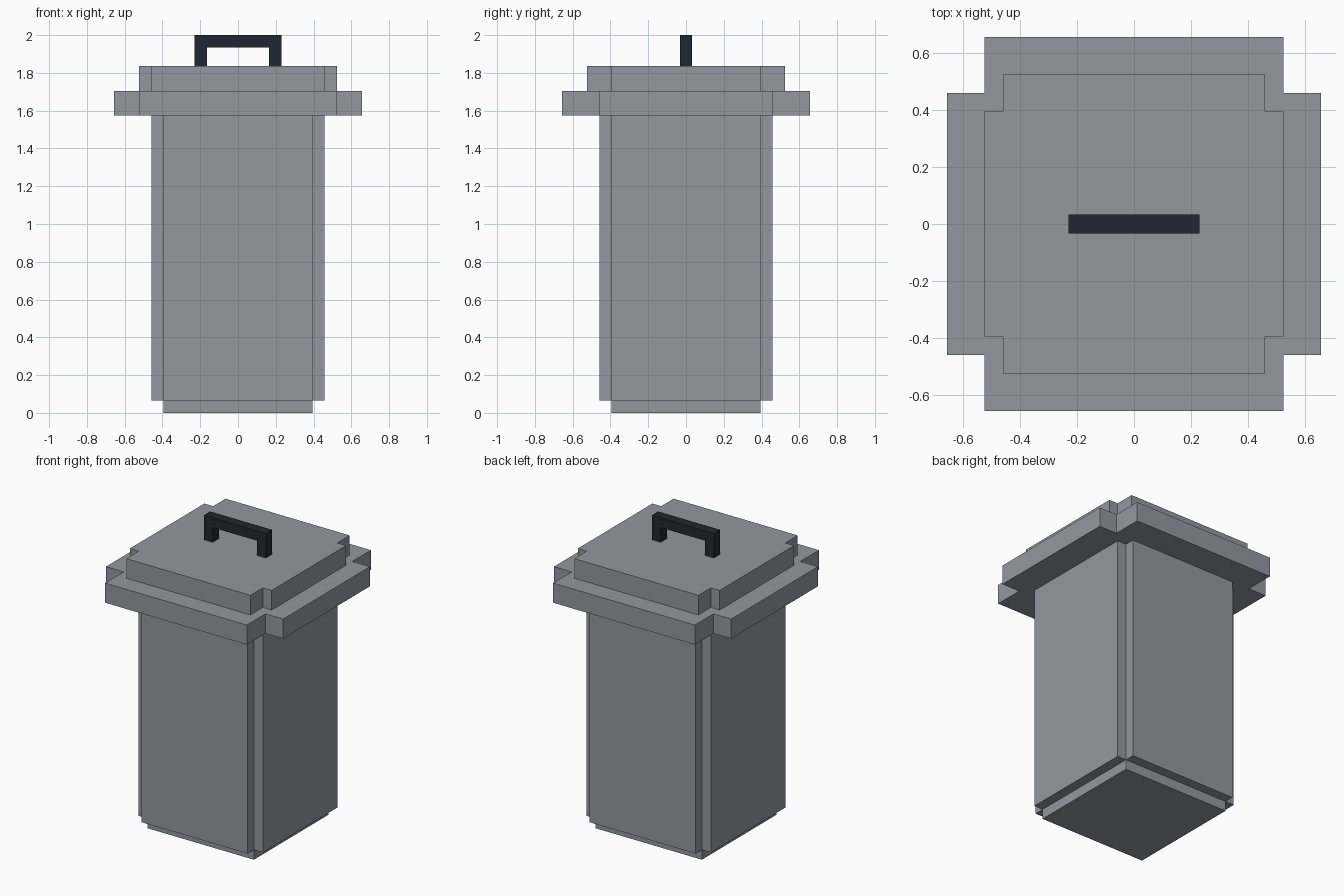
import bpy
import bmesh
from mathutils import Vector

if "Cube" in bpy.data.objects:
    bpy.data.objects.remove(bpy.data.objects["Cube"])

U = 2 / 30.5  # grid unit of the blocky design


def material(name, srgb):
    lin = [((c / 255 + 0.055) / 1.055) ** 2.4 for c in srgb]
    m = bpy.data.materials.new(name)
    m.diffuse_color = (*lin, 1)
    m.use_nodes = True
    m.node_tree.nodes["Principled BSDF"].inputs["Base Color"].default_value = m.diffuse_color
    return m


grey = material("bin grey", (147, 152, 160))
dark = material("handle dark", (32, 39, 50))


def prism(name, points, push, mat):
    """Extrude a closed outline along the vector push (in grid units)."""
    bm = bmesh.new()
    face = bm.faces.new([bm.verts.new(Vector(p) * U) for p in points])
    ext = bmesh.ops.extrude_face_region(bm, geom=[face], use_keep_orig=True)
    verts = [v for v in ext["geom"] if isinstance(v, bmesh.types.BMVert)]
    bmesh.ops.translate(bm, verts=verts, vec=Vector(push) * U)
    bmesh.ops.recalc_face_normals(bm, faces=bm.faces)
    mesh = bpy.data.meshes.new(name)
    bm.to_mesh(mesh)
    bm.free()
    mesh.materials.append(mat)
    obj = bpy.data.objects.new(name, mesh)
    bpy.context.collection.objects.link(obj)
    return obj


def notched_slab(name, wide, narrow, z0, z1):
    """Slab with square-cut corners; wide and narrow are (x, y) half sizes."""
    (wx, wy), (nx, ny) = wide, narrow
    corner = [(wx, ny), (nx, ny), (nx, wy)]
    outline = []
    for sx, sy in ((1, 1), (-1, 1), (-1, -1), (1, -1)):
        pts = corner if sx * sy > 0 else corner[::-1]
        outline += [(sx * x, sy * y, z0) for x, y in pts]
    return prism(name, outline, (0, 0, z1 - z0), grey)


# Foot plate
prism("foot", [(-6, -6, 0), (6, -6, 0), (6, 6, 0), (-6, 6, 0)], (0, 0, 1), grey)

# Body, rim and lid
notched_slab("body", (7, 7), (6, 6), 1, 24)
notched_slab("rim", (10, 10), (8, 7), 24, 26)
notched_slab("lid", (8, 8), (7, 6), 26, 28)

# Arched handle
half = [(3.5, 28), (3.5, 30.5), (-3.5, 30.5), (-3.5, 28),
        (-2.5, 28), (-2.5, 29.5), (2.5, 29.5), (2.5, 28)]
prism("handle", [(x, -0.5, z) for x, z in half], (0, 1, 0), dark)
